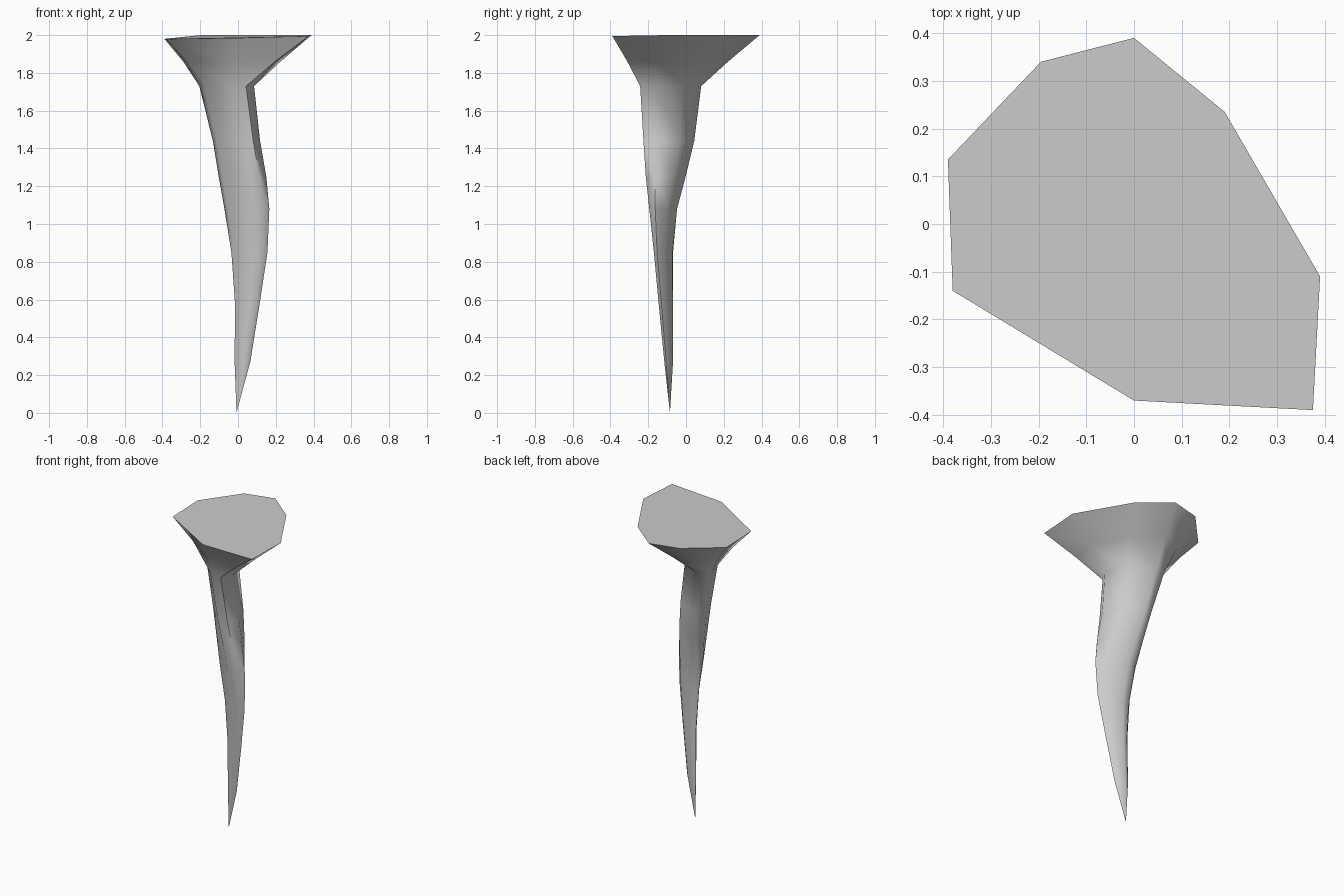
import bpy, bmesh, math

if "Cube" in bpy.data.objects:
    bpy.data.objects.remove(bpy.data.objects["Cube"])

# flared mouth outline, counter-clockwise from the back
MOUTH = [(0, .39), (-.195, .34), (-.39, .135), (-.38, -.14),
         (0, -.37), (.375, -.39), (.39, -.11), (.19, .235)]
MOUTH_Z = [2, 2, 1.98, 1.98, 1.985, 1.995, 2, 2]
# matching angles around the slanted oval stem section
ANGLES = [112, 143, 180, 213, 275, 315, 2, 55]
# stem rings: z, x min, x max, y min, y max, slant
RINGS = [(1.73, -.205, .085, -.245, .085, -.58),
         (1.44, -.133, .117, -.23, .045, -.5),
         (1.25, -.102, .150, -.215, .0, -.55),
         (1.08, -.072, .166, -.195, -.045, -.6),
         (.85, -.035, .156, -.17, -.068, -.7),
         (.58, -.016, .115, -.145, -.068, -.65),
         (.27, -.018, .065, -.115, -.068, -.6)]


def oval(z, x0, x1, y0, y1, slant):
    """Slanted oval filling the given box."""
    k = math.sqrt(1 - slant * slant)
    pts = []
    for a in ANGLES:
        t = math.radians(a)
        u = math.cos(t)
        v = slant * u + k * math.sin(t)
        pts.append(((x0 + x1) / 2 + u * (x1 - x0) / 2,
                    (y0 + y1) / 2 + v * (y1 - y0) / 2, z))
    return pts


top = [(x, y, z) for (x, y), z in zip(MOUTH, MOUTH_Z)]
stem = [oval(*r) for r in RINGS]
# ring halfway down the flare, pulled in slightly
flare = [(.46 * a[0] + .54 * b[0], .46 * a[1] + .54 * b[1], 1.86)
         for a, b in zip(top, stem[0])]

# loft the rings, close the mouth and the pointed tip
bm = bmesh.new()
loops = [[bm.verts.new(p) for p in ring] for ring in [top, flare] + stem]
for upper, lower in zip(loops, loops[1:]):
    for i in range(8):
        j = (i + 1) % 8
        bm.faces.new((upper[i], lower[i], lower[j], upper[j]))
tip = bm.verts.new((-.008, -.085, 0))
for i in range(8):
    bm.faces.new((loops[-1][i], tip, loops[-1][(i + 1) % 8]))
bm.faces.new(loops[0])
bmesh.ops.recalc_face_normals(bm, faces=bm.faces)
mesh = bpy.data.meshes.new("rock_spike")
bm.to_mesh(mesh)
bm.free()
obj = bpy.data.objects.new("rock_spike", mesh)
bpy.context.collection.objects.link(obj)

# smooth sides with a crisp mouth edge
bpy.context.view_layer.objects.active = obj
obj.select_set(True)
bpy.ops.object.shade_smooth_by_angle(angle=math.radians(60))
